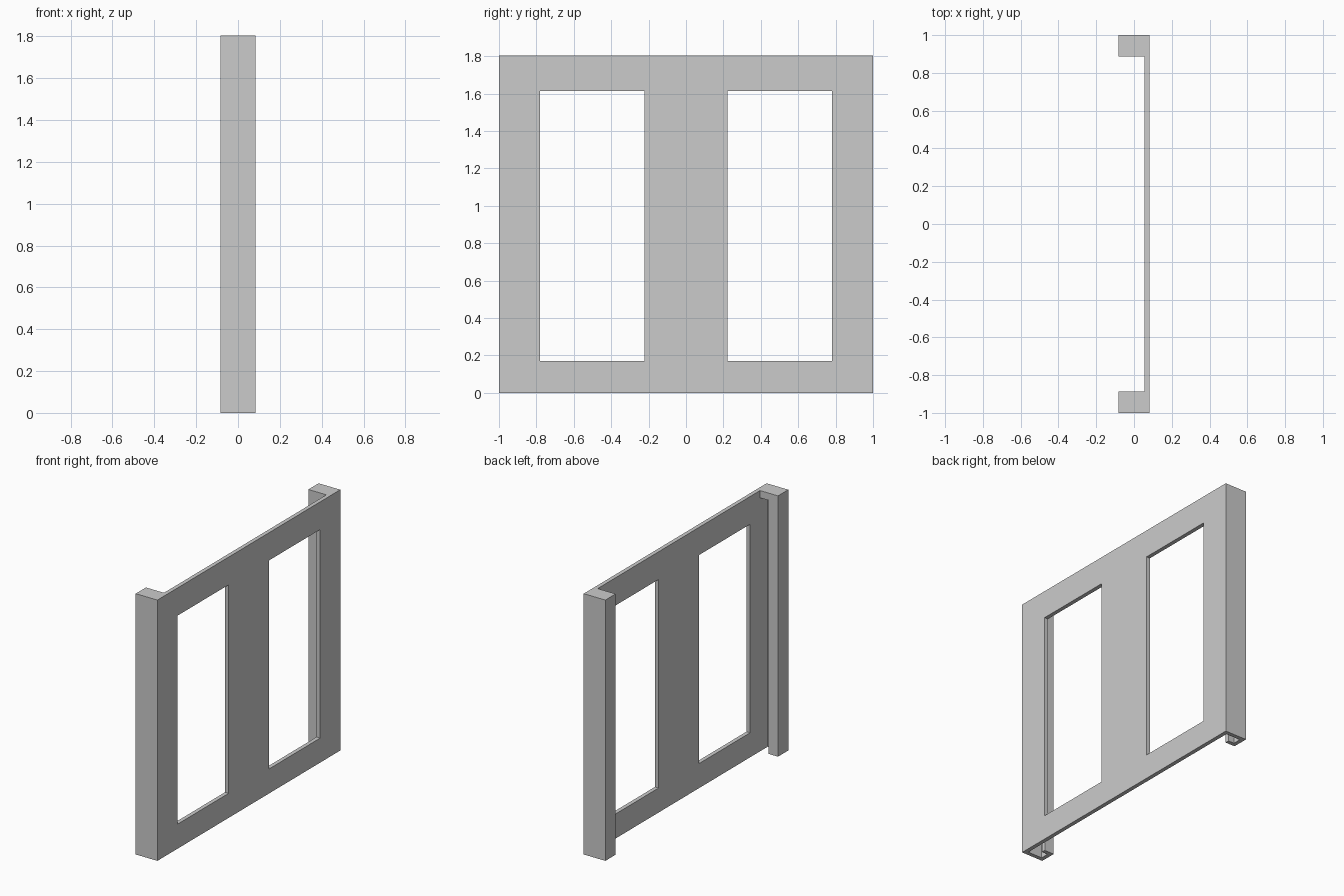
import bpy
import bmesh

cube = bpy.data.objects.get("Cube")
if cube:
    bpy.data.objects.remove(cube, do_unlink=True)

HALF_X, HALF_Y, HEIGHT = 0.083, 1.0, 1.805
WALL = 0.028            # sheet thickness
POST = 0.112            # post width along y
CAP = 0.05              # post cap height
LIP = -0.01             # x where the inner lip of each post ends
INNER = HALF_X - WALL   # back face of the panel

grey = bpy.data.materials.new("plain grey")
grey.diffuse_color = (0.6, 0.6, 0.6, 1)
grey.use_nodes = True
grey.node_tree.nodes["Principled BSDF"].inputs["Base Color"].default_value = (0.6, 0.6, 0.6, 1)


def finish(name, bm):
    bmesh.ops.recalc_face_normals(bm, faces=bm.faces)
    mesh = bpy.data.meshes.new(name)
    bm.to_mesh(mesh)
    bm.free()
    mesh.materials.append(grey)
    obj = bpy.data.objects.new(name, mesh)
    bpy.context.collection.objects.link(obj)


def prism(name, outline, z0, z1):
    """Extrude an x-y outline from z0 up to z1."""
    bm = bmesh.new()
    face = bm.faces.new([bm.verts.new((x, y, z0)) for x, y in outline])
    top = bmesh.ops.extrude_face_region(bm, geom=[face])["geom"]
    verts = [v for v in top if isinstance(v, bmesh.types.BMVert)]
    bmesh.ops.translate(bm, verts=verts, vec=(0, 0, z1 - z0))
    finish(name, bm)


# Panel with two tall window openings
ys = [-HALF_Y, -0.78, -0.222, 0.222, 0.78, HALF_Y]
zs = [0, 0.17, 1.613, HEIGHT]
bm = bmesh.new()
grid = [[bm.verts.new((INNER, y, z)) for z in zs] for y in ys]
for i in range(len(ys) - 1):
    for j in range(len(zs) - 1):
        if j == 1 and i in (1, 3):
            continue
        bm.faces.new((grid[i][j], grid[i + 1][j], grid[i + 1][j + 1], grid[i][j + 1]))
front = bmesh.ops.extrude_face_region(bm, geom=bm.faces[:])["geom"]
bmesh.ops.translate(bm, vec=(WALL, 0, 0),
                    verts=[v for v in front if isinstance(v, bmesh.types.BMVert)])
finish("window_panel", bm)

# Hollow channel posts with solid caps, one at each end
outer, inner = HALF_Y, HALF_Y - POST
channel = [
    (INNER, outer), (-HALF_X, outer), (-HALF_X, inner), (LIP, inner),
    (LIP, inner + WALL), (WALL - HALF_X, inner + WALL),
    (WALL - HALF_X, outer - WALL), (INNER, outer - WALL),
]
cap = [(INNER, outer), (-HALF_X, outer), (-HALF_X, inner), (INNER, inner)]
for side, label in ((-1, "front"), (1, "back")):
    prism(label + "_post", [(x, side * y) for x, y in channel], 0, HEIGHT - CAP)
    prism(label + "_post_cap", [(x, side * y) for x, y in cap], HEIGHT - CAP, HEIGHT)
